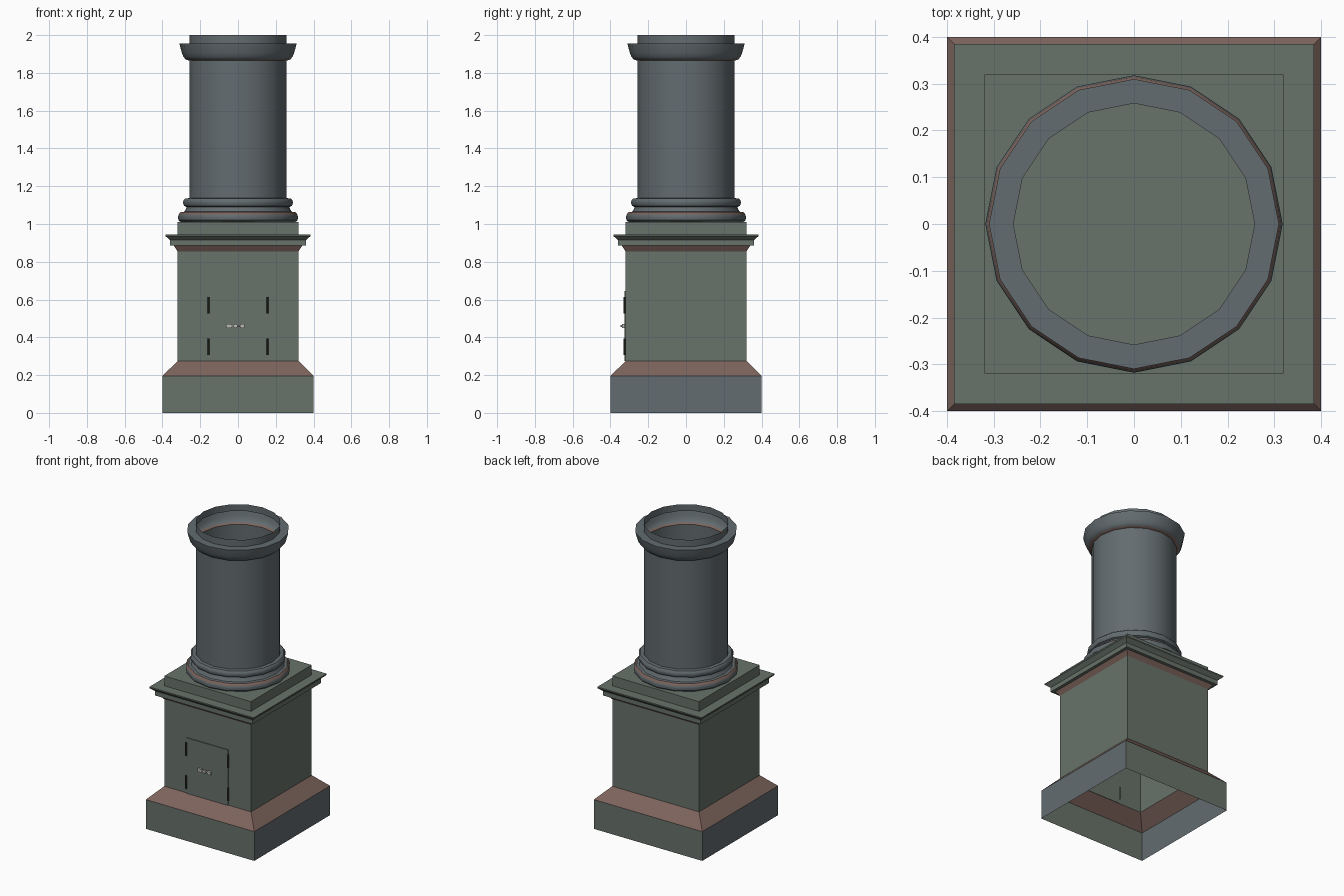
import bpy, bmesh, math
from mathutils import Matrix

if "Cube" in bpy.data.objects:
    bpy.data.objects.remove(bpy.data.objects["Cube"])


def material(name, rgb):
    m = bpy.data.materials.new(name)
    m.diffuse_color = (*rgb, 1)
    m.use_nodes = True
    m.node_tree.nodes["Principled BSDF"].inputs["Base Color"].default_value = m.diffuse_color
    return m


GREEN = material("green_grey", (0.14, 0.17, 0.145))
BROWN = material("brown_trim", (0.205, 0.127, 0.107))
BLUE = material("blue_grey", (0.125, 0.15, 0.16))
DARK = material("dark_iron", (0.03, 0.035, 0.03))
STEEL = material("steel", (0.5, 0.5, 0.48))


def finish(name, bm, mats, smooth=False):
    me = bpy.data.meshes.new(name)
    bm.normal_update()
    bm.to_mesh(me)
    bm.free()
    for m in mats:
        me.materials.append(m)
    ob = bpy.data.objects.new(name, me)
    bpy.context.collection.objects.link(ob)
    if smooth:
        bpy.ops.object.select_all(action='DESELECT')
        bpy.context.view_layer.objects.active = ob
        ob.select_set(True)
        bpy.ops.object.shade_smooth_by_angle(angle=math.radians(35))
    return ob


def stack(name, profile, sides, phase, mats, cap=False, smooth=False, pick=None):
    """Skin rings of (radius, z); pick(band, side) gives the material slot."""
    bm = bmesh.new()
    rings = []
    for r, z in profile:
        rings.append([bm.verts.new((r * math.cos(phase + i * math.tau / sides),
                                    r * math.sin(phase + i * math.tau / sides), z))
                      for i in range(sides)])
    for b, (lo, hi) in enumerate(zip(rings, rings[1:])):
        for i in range(sides):
            j = (i + 1) % sides
            f = bm.faces.new((lo[i], lo[j], hi[j], hi[i]))
            f.material_index = pick(b, i) if pick else 0
    if cap:
        bm.faces.new(rings[-1])
    return finish(name, bm, mats, smooth)


def box(name, x0, x1, y0, y1, z0, z1, mat):
    bm = bmesh.new()
    bmesh.ops.create_cube(bm, size=1)
    bmesh.ops.scale(bm, vec=(x1 - x0, y1 - y0, z1 - z0), verts=bm.verts)
    bmesh.ops.translate(bm, vec=((x0 + x1) / 2, (y0 + y1) / 2, (z0 + z1) / 2), verts=bm.verts)
    return finish(name, bm, [mat])


def rod(name, matrix, r, length, mat, sides=8):
    bm = bmesh.new()
    bmesh.ops.create_cone(bm, cap_ends=True, segments=sides, radius1=r, radius2=r,
                          depth=length, matrix=matrix)
    return finish(name, bm, [mat], smooth=False)


# Square pedestal: open-bottomed plinth, sloped skirt, body, cornice and top block
square = [(0.4, 0), (0.4, 0.195), (0.32, 0.275), (0.32, 0.855), (0.34, 0.885),
          (0.36, 0.885), (0.36, 0.915), (0.368, 0.922), (0.385, 0.937), (0.385, 0.945),
          (0.32, 0.945), (0.32, 1.01)]


def pedestal_slot(band, side):
    if band in (1, 3):
        return 1
    # plinth flanks are bluer than its front and back
    return 2 if band == 0 and side in (1, 3) else 0


stack("pedestal", [(h * math.sqrt(2), z) for h, z in square], 4, math.pi / 4,
      [GREEN, BROWN, BLUE], cap=True, pick=pedestal_slot)

# Round column: torus base, shaft, flared collar and open neck
column = [(0.303, 1.01), (0.315, 1.02), (0.318, 1.035), (0.315, 1.05), (0.303, 1.063),
          (0.285, 1.065), (0.275, 1.08), (0.272, 1.09), (0.284, 1.095), (0.291, 1.11),
          (0.289, 1.125), (0.28, 1.135), (0.258, 1.137),
          (0.258, 1.865), (0.275, 1.87), (0.289, 1.885), (0.297, 1.905), (0.308, 1.945),
          (0.31, 1.955), (0.258, 1.955), (0.258, 2.0)]
stack("column", column, 16, 0, [BLUE, BROWN], smooth=True,
      pick=lambda b, i: 1 if b in (3, 13) else 0)

# Double door on the front, with hinges at both outer edges
for side, s in (("left", -1), ("right", 1)):
    x0, x1 = sorted((s * 0.001, s * 0.153))
    box(f"door_{side}", x0, x1, -0.326, -0.318, 0.275, 0.645, GREEN)
    for level, z in (("lower", 0.35), ("upper", 0.57)):
        rod(f"hinge_{side}_{level}", Matrix.Translation((s * 0.154, -0.324, z)),
            0.007, 0.088, DARK)

# Sliding latch: bolt, two brackets and a small knob
rod("latch_bolt", Matrix.Translation((-0.015, -0.333, 0.46)) @ Matrix.Rotation(math.pi / 2, 4, 'Y'),
    0.006, 0.095, STEEL)
for n, (a, b) in enumerate(((-0.062, -0.035), (-0.022, -0.005), (0.012, 0.034))):
    box(f"latch_bracket_{n + 1}", a, b, -0.34, -0.325, 0.45, 0.47, STEEL)
rod("latch_knob", Matrix.Translation((-0.029, -0.338, 0.46)) @ Matrix.Rotation(math.pi / 2, 4, 'X'),
    0.006, 0.015, STEEL)
